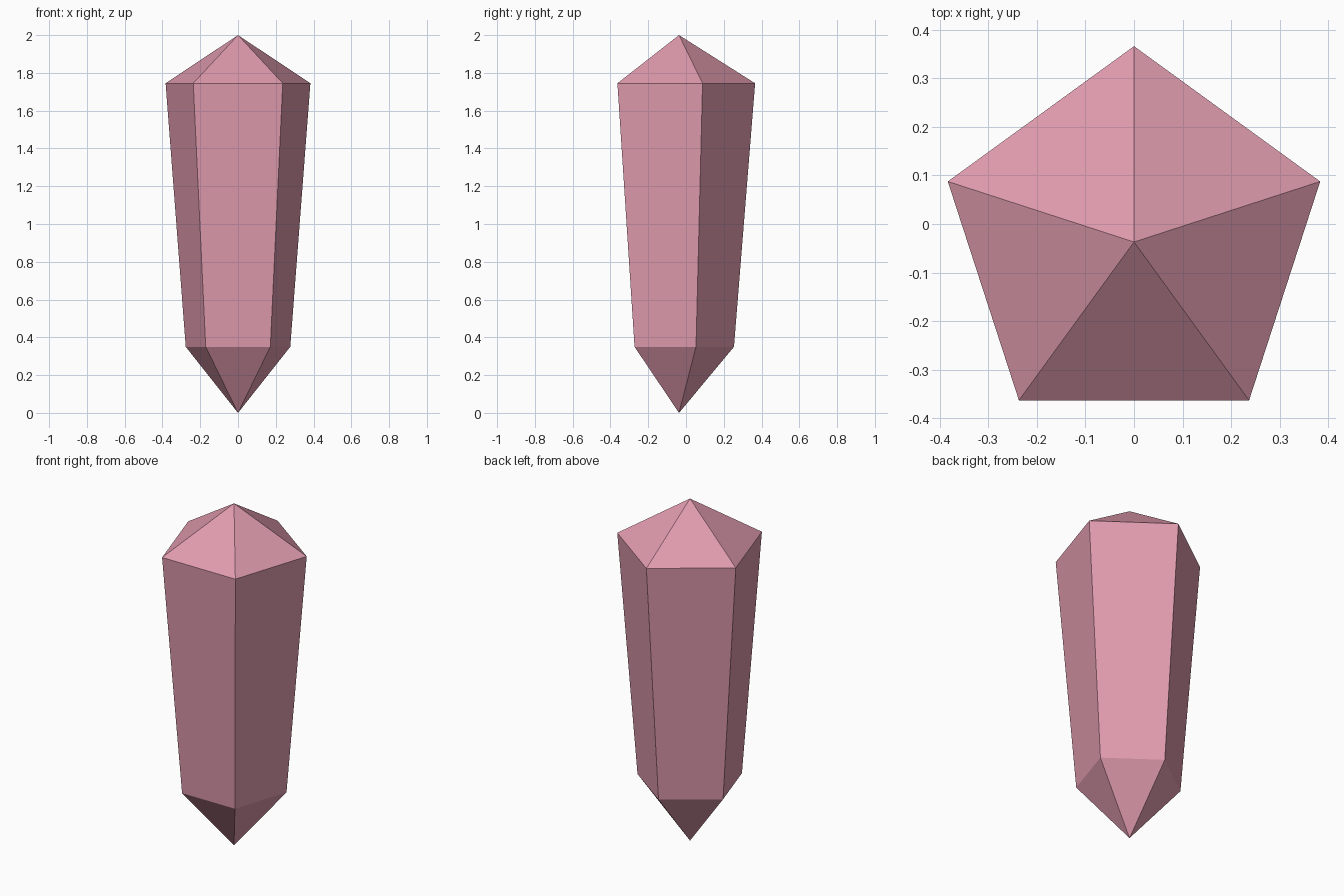
import bpy, bmesh, math

if "Cube" in bpy.data.objects:
    bpy.data.objects.remove(bpy.data.objects["Cube"])

SIDES = 5
CY = -0.037          # pentagon centre, so the bounds are centred on y = 0

pink = bpy.data.materials.new("crystal pink")
pink.diffuse_color = (0.745, 0.328, 0.423, 1.0)
pink.use_nodes = True
pink.node_tree.nodes["Principled BSDF"].inputs["Base Color"].default_value = pink.diffuse_color

bm = bmesh.new()


def ring(radius, z):
    """Pentagon of vertices with one corner pointing to the back."""
    step = 2 * math.pi / SIDES
    return [bm.verts.new((radius * math.sin(-i * step),
                          CY + radius * math.cos(i * step), z))
            for i in range(SIDES)]


# Crystal: lower point, tapered shaft, upper point
bottom = bm.verts.new((0, CY, 0))
lower = ring(0.291, 0.35)
upper = ring(0.403, 1.745)
top = bm.verts.new((0, CY, 2.0))

for i in range(SIDES):
    j = (i + 1) % SIDES
    bm.faces.new((bottom, lower[j], lower[i]))
    bm.faces.new((lower[i], lower[j], upper[j], upper[i]))
    bm.faces.new((upper[i], upper[j], top))

bmesh.ops.recalc_face_normals(bm, faces=bm.faces)
mesh = bpy.data.meshes.new("crystal")
bm.to_mesh(mesh)
bm.free()
mesh.materials.append(pink)
bpy.context.collection.objects.link(bpy.data.objects.new("crystal", mesh))
